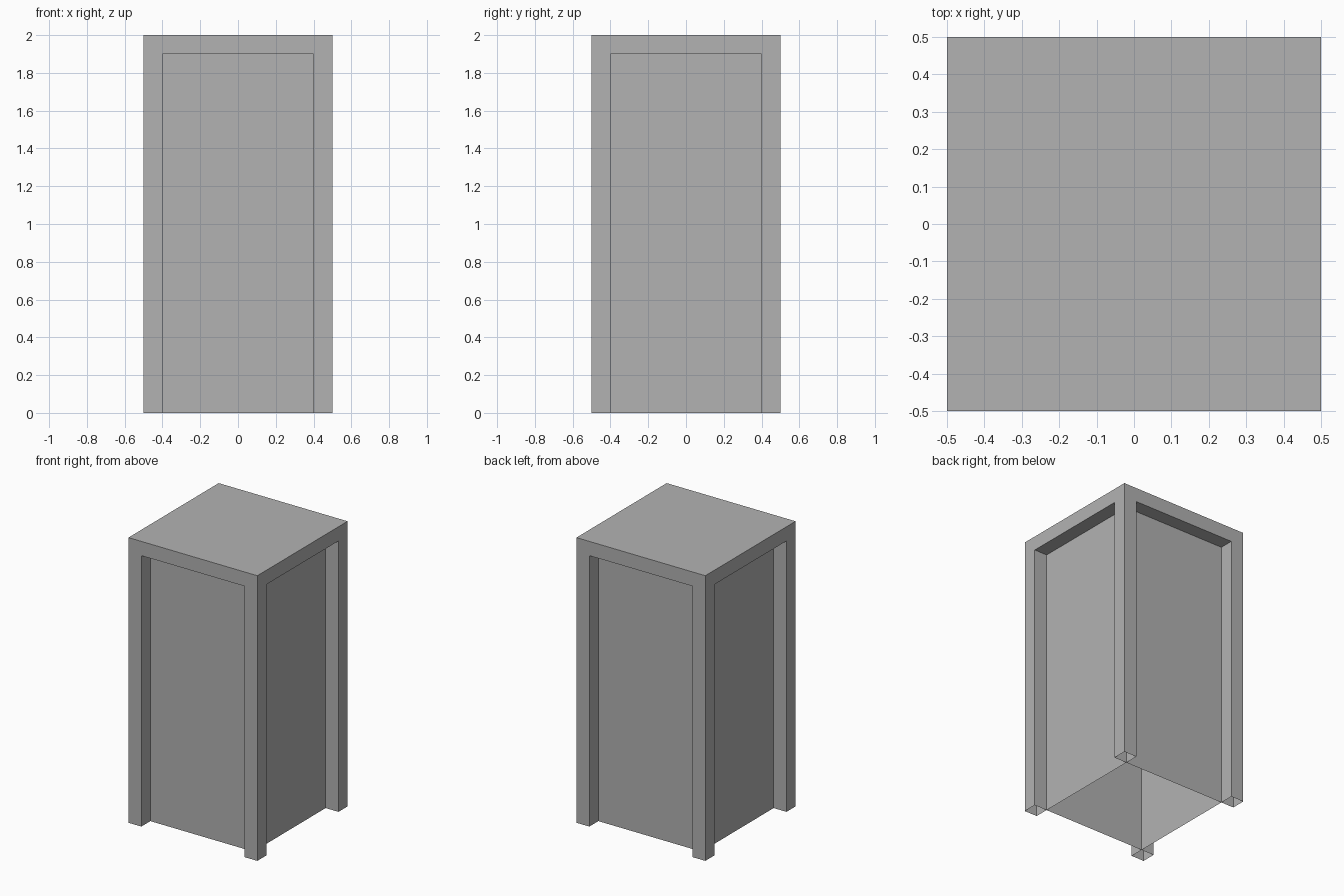
import bpy, bmesh
from mathutils import Matrix, Vector
from math import pi

cube = bpy.data.objects.get("Cube")
if cube:
    bpy.data.objects.remove(cube, do_unlink=True)

OUTER, INNER = 0.5, 0.4      # half widths of the frame and of the recessed walls
TOP, LINTEL = 2.0, 1.9       # roof height and top of the recesses

GREY = (0.448, 0.448, 0.448, 1.0)
mat = bpy.data.materials.new("plain grey")
mat.use_nodes = True
mat.diffuse_color = GREY
mat.node_tree.nodes["Principled BSDF"].inputs["Base Color"].default_value = GREY


def make_object(name, quads):
    """Thin open shell from a list of quads."""
    bm = bmesh.new()
    for quad in quads:
        bm.faces.new([bm.verts.new(p) for p in quad])
    bmesh.ops.remove_doubles(bm, verts=bm.verts, dist=0.0001)
    mesh = bpy.data.meshes.new(name)
    bm.to_mesh(mesh)
    bm.free()
    mesh.materials.append(mat)
    obj = bpy.data.objects.new(name, mesh)
    bpy.context.collection.objects.link(obj)
    return obj


def upright(x0, x1, y, z0, z1):
    """Quad facing the front (-y)."""
    return [(x0, y, z0), (x1, y, z0), (x1, y, z1), (x0, y, z1)]


def reveal(x):
    """Side of a recess, facing its middle."""
    quad = [(x, -OUTER, 0), (x, -INNER, 0), (x, -INNER, LINTEL), (x, -OUTER, LINTEL)]
    return quad if x < 0 else quad[::-1]


# One side: two post faces, lintel, reveals, soffit and recessed wall
frame = [
    upright(-OUTER, -INNER, -OUTER, 0, LINTEL),
    upright(INNER, OUTER, -OUTER, 0, LINTEL),
    upright(-OUTER, OUTER, -OUTER, LINTEL, TOP),
    reveal(-INNER),
    reveal(INNER),
    [(-INNER, -OUTER, LINTEL), (-INNER, -INNER, LINTEL),
     (INNER, -INNER, LINTEL), (INNER, -OUTER, LINTEL)],
]
wall = [upright(-INNER, INNER, -INNER, 0, LINTEL)]

# The same side turned around all four directions; the underside stays open
for i, side in enumerate(("front", "left", "back", "right")):
    turn = Matrix.Rotation(i * pi / 2, 3, "Z")
    for part, quads in (("frame", frame), ("recessed_wall", wall)):
        make_object(f"{side}_{part}", [[turn @ Vector(p) for p in q] for q in quads])

# Flat roof
make_object("roof", [[(-OUTER, -OUTER, TOP), (OUTER, -OUTER, TOP),
                      (OUTER, OUTER, TOP), (-OUTER, OUTER, TOP)]])
